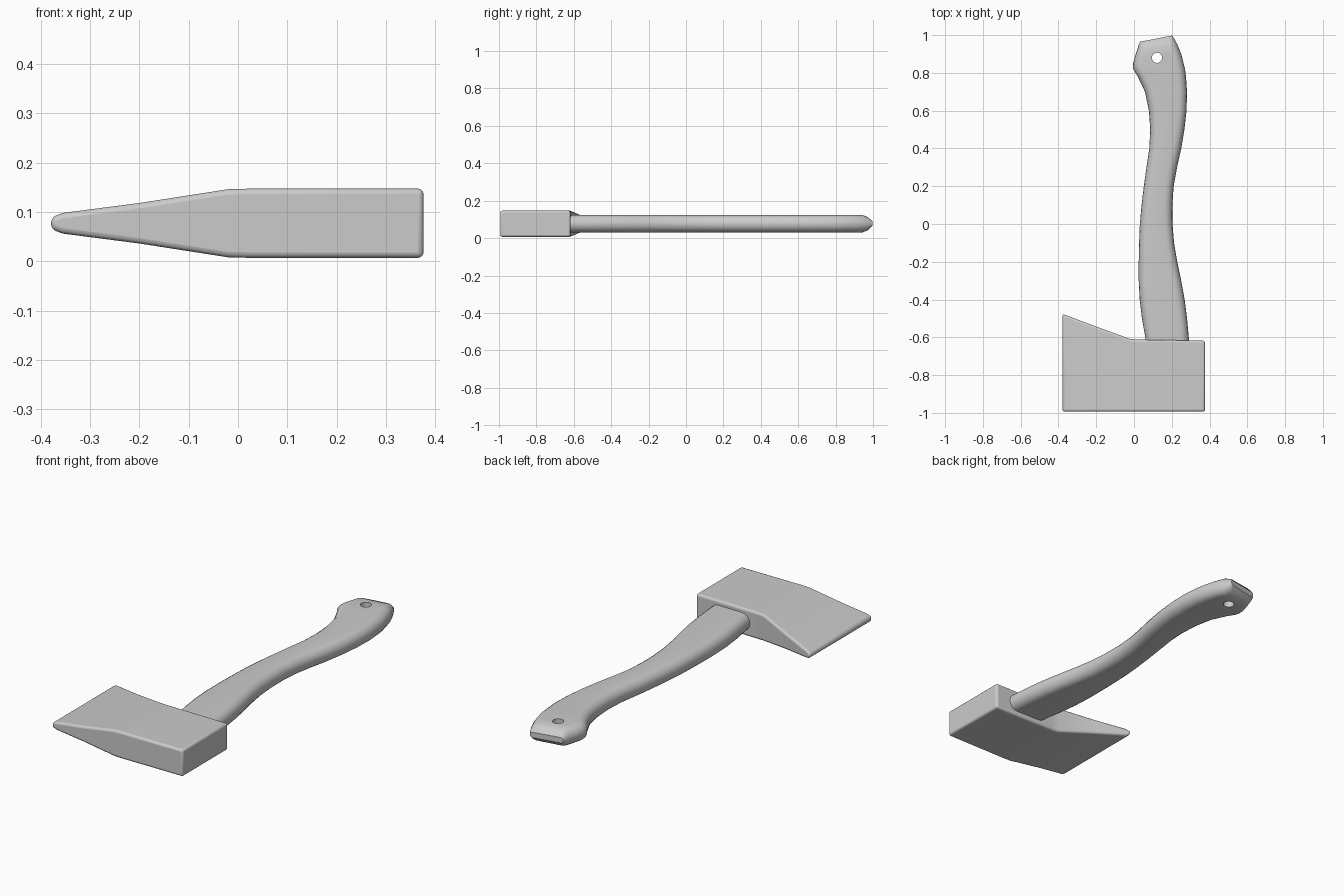
import bpy, bmesh, math

if "Cube" in bpy.data.objects:
    bpy.data.objects.remove(bpy.data.objects["Cube"])

MID_Z = 0.077

grey = bpy.data.materials.new("plain grey")
grey.diffuse_color = (0.6, 0.6, 0.6, 1)
grey.use_nodes = True
grey.node_tree.nodes["Principled BSDF"].inputs["Base Color"].default_value = grey.diffuse_color


def loft(name, rings):
    """Skin a list of closed rings and cap both ends."""
    bm = bmesh.new()
    loops = [[bm.verts.new(p) for p in ring] for ring in rings]
    n = len(loops[0])
    for a, b in zip(loops, loops[1:]):
        for i in range(n):
            j = (i + 1) % n
            bm.faces.new((a[i], a[j], b[j], b[i]))
    bm.faces.new(loops[0])
    bm.faces.new(loops[-1])
    bmesh.ops.recalc_face_normals(bm, faces=bm.faces)
    mesh = bpy.data.meshes.new(name)
    bm.to_mesh(mesh)
    bm.free()
    obj = bpy.data.objects.new(name, mesh)
    bpy.context.collection.objects.link(obj)
    mesh.materials.append(grey)
    return obj


def smooth(obj, angle):
    bpy.ops.object.select_all(action='DESELECT')
    obj.select_set(True)
    bpy.context.view_layer.objects.active = obj
    bpy.ops.object.shade_smooth_by_angle(angle=math.radians(angle))


# Axe head: wedge sections along x (x, rear y, half thickness)
head_rows = [(-0.379, -0.476, 0.012), (-0.355, -0.485, 0.021), (-0.20, -0.543, 0.041),
             (-0.02, -0.609, 0.069), (0.02, -0.612, 0.070), (0.376, -0.618, 0.070)]
head = loft("axe_head", [[(x, -0.993, MID_Z - h), (x, y, MID_Z - h),
                          (x, y, MID_Z + h), (x, -0.993, MID_Z + h)]
                         for x, y, h in head_rows])
bevel = head.modifiers.new("soft edges", 'BEVEL')
bevel.width = 0.011
bevel.segments = 3
bevel.limit_method = 'ANGLE'
bevel.angle_limit = math.radians(40)
smooth(head, 35)

# Handle: curved grip, (y, left x, right x)
grip = [(-0.68, 0.062, 0.292), (-0.6, 0.060, 0.290), (-0.5, 0.042, 0.281),
        (-0.4, 0.030, 0.268), (-0.3, 0.025, 0.250), (-0.2, 0.025, 0.229),
        (-0.1, 0.027, 0.212), (0, 0.031, 0.204), (0.1, 0.040, 0.203),
        (0.2, 0.052, 0.210), (0.3, 0.066, 0.228), (0.4, 0.081, 0.250),
        (0.5, 0.086, 0.267), (0.6, 0.079, 0.278), (0.7, 0.058, 0.281),
        (0.78, 0.020, 0.275), (0.82, -0.004, 0.270), (0.85, -0.005, 0.263)]
rows = [(y, y, l, r, 0.046) for y, l, r in grip]
# Slanted, rounded knob end: left y, right y, left x, right x, half thickness
rows += [(0.89, 0.90, 0.006, 0.250, 0.046), (0.925, 0.95, 0.018, 0.230, 0.046),
         (0.95, 0.98, 0.025, 0.214, 0.034), (0.965, 0.998, 0.033, 0.202, 0.014)]


def handle_ring(yl, yr, l, r, h):
    w = 0.045 * h / 0.046
    ring = []
    for side in (1, -1):
        for k in range(9):
            a = math.pi * (k / 8 - 0.5)
            edge = w * (1 - math.cos(a))
            x = r - edge if side > 0 else l + edge
            z = MID_Z + side * h * math.sin(a)
            ring.append((x, yl + (yr - yl) * (x - l) / (r - l), z))
    return ring


handle = loft("handle", [handle_ring(*row) for row in rows])

# Lanyard hole through the knob
bpy.ops.mesh.primitive_cylinder_add(vertices=20, radius=0.027, depth=0.4,
                                    location=(0.122, 0.88, MID_Z))
cutter = bpy.context.object
cutter.name = "hole_cutter"
cutter.data.materials.append(grey)
cutter.hide_render = True
cutter.display_type = 'WIRE'
hole = handle.modifiers.new("hole", 'BOOLEAN')
hole.operation = 'DIFFERENCE'
hole.solver = 'EXACT'
hole.object = cutter
smooth(handle, 35)
